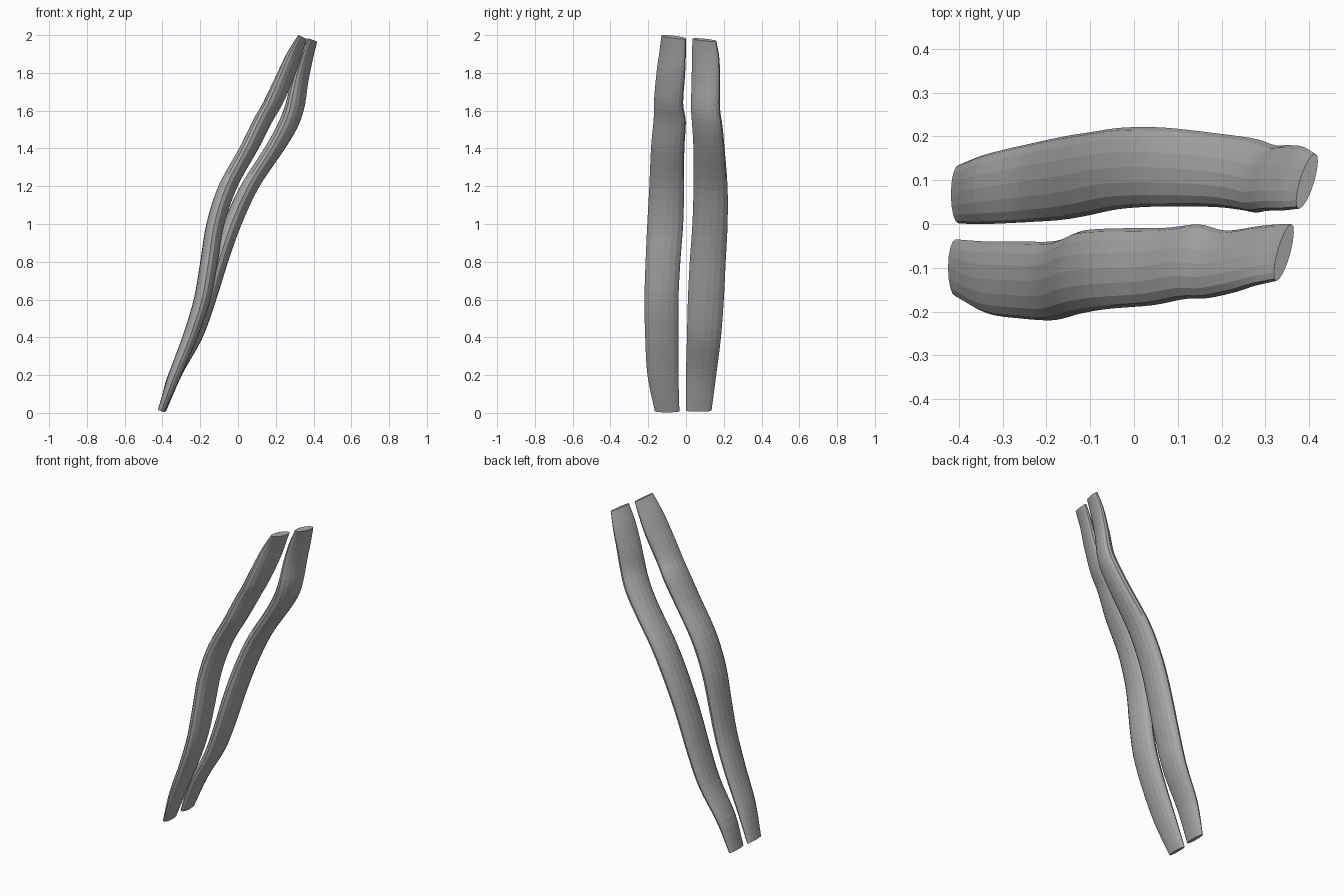
import bpy, bmesh, math
from mathutils import Vector

cube = bpy.data.objects.get("Cube")
if cube:
    bpy.data.objects.remove(cube, do_unlink=True)

SIDES = 16
STEPS = 4

grey = bpy.data.materials.new("plain_grey")
grey.use_nodes = True
colour = (0.4, 0.4, 0.4, 1)
grey.diffuse_color = colour
grey.node_tree.nodes["Principled BSDF"].inputs["Base Color"].default_value = colour

# Stations along each strand: height, centre x, half thickness, centre y, half breadth
front_stations = [
    (.009, -.407, .02, -.1, .065), (.2, -.335, .035, -.122, .082),
    (.4, -.255, .041, -.128, .088), (.6, -.19, .045, -.13, .09),
    (.8, -.153, .047, -.122, .092), (1, -.12, .048, -.11, .095),
    (1.2, -.053, .052, -.102, .092), (1.4, .057, .052, -.097, .088),
    (1.55, .133, .053, -.086, .085), (1.65, .19, .054, -.092, .077),
    (1.8, .258, .05, -.08, .075), (1.9, .3, .042, -.071, .07),
    (1.99, .342, .028, -.065, .065),
]
back_stations = [
    (.012, -.4, .02, .068, .067), (.2, -.335, .037, .08, .08),
    (.4, -.23, .043, .095, .09), (.6, -.16, .045, .105, .095),
    (.8, -.1, .048, .115, .095), (1, -.03, .05, .127, .093),
    (1.2, .063, .052, .13, .09), (1.4, .193, .056, .122, .083),
    (1.52, .262, .057, .113, .081), (1.62, .3, .053, .103, .077),
    (1.75, .327, .046, .105, .075), (1.88, .362, .037, .104, .073),
    (1.975, .395, .028, .098, .063),
]


def smooth_stations(rows):
    """Pass a smooth curve through the stations."""
    pts = [Vector(r) for r in rows]
    pts = [2 * pts[0] - pts[1]] + pts + [2 * pts[-1] - pts[-2]]
    out = []
    for a, b, c, d in zip(pts, pts[1:], pts[2:], pts[3:]):
        for i in range(STEPS):
            t = i / STEPS
            out.append(b + t / 2 * ((c - a) + t * ((2 * a - 5 * b + 4 * c - d)
                                                  + t * (3 * b - a - 3 * c + d))))
    return out + [pts[-2]]


def build_strand(name, rows):
    """Skin oval rings set square to the path and close both ends."""
    path = smooth_stations(rows)
    bm = bmesh.new()
    rings = []
    for i, (z, x, half, y, breadth) in enumerate(path):
        before, after = path[max(i - 1, 0)], path[min(i + 1, len(path) - 1)]
        lean = math.atan2(after[1] - before[1], after[0] - before[0])
        thick = half * math.cos(lean)
        # The oval twists gradually towards the top
        twist = 0.85 * (z / 2) ** 3
        ring = []
        for k in range(SIDES):
            angle = math.tau * k / SIDES
            across = thick * math.cos(angle - twist)
            ring.append(bm.verts.new((x + across * math.cos(lean),
                                      y + breadth * math.sin(angle),
                                      z - across * math.sin(lean))))
        rings.append(ring)
    for low, high in zip(rings, rings[1:]):
        for k in range(SIDES):
            n = (k + 1) % SIDES
            bm.faces.new((low[k], low[n], high[n], high[k]))
    bm.faces.new(rings[0][::-1])
    bm.faces.new(rings[-1])
    bmesh.ops.recalc_face_normals(bm, faces=bm.faces[:])
    mesh = bpy.data.meshes.new(name)
    bm.to_mesh(mesh)
    bm.free()
    mesh.materials.append(grey)
    obj = bpy.data.objects.new(name, mesh)
    bpy.context.collection.objects.link(obj)


build_strand("front_strand", front_stations)
build_strand("back_strand", back_stations)
